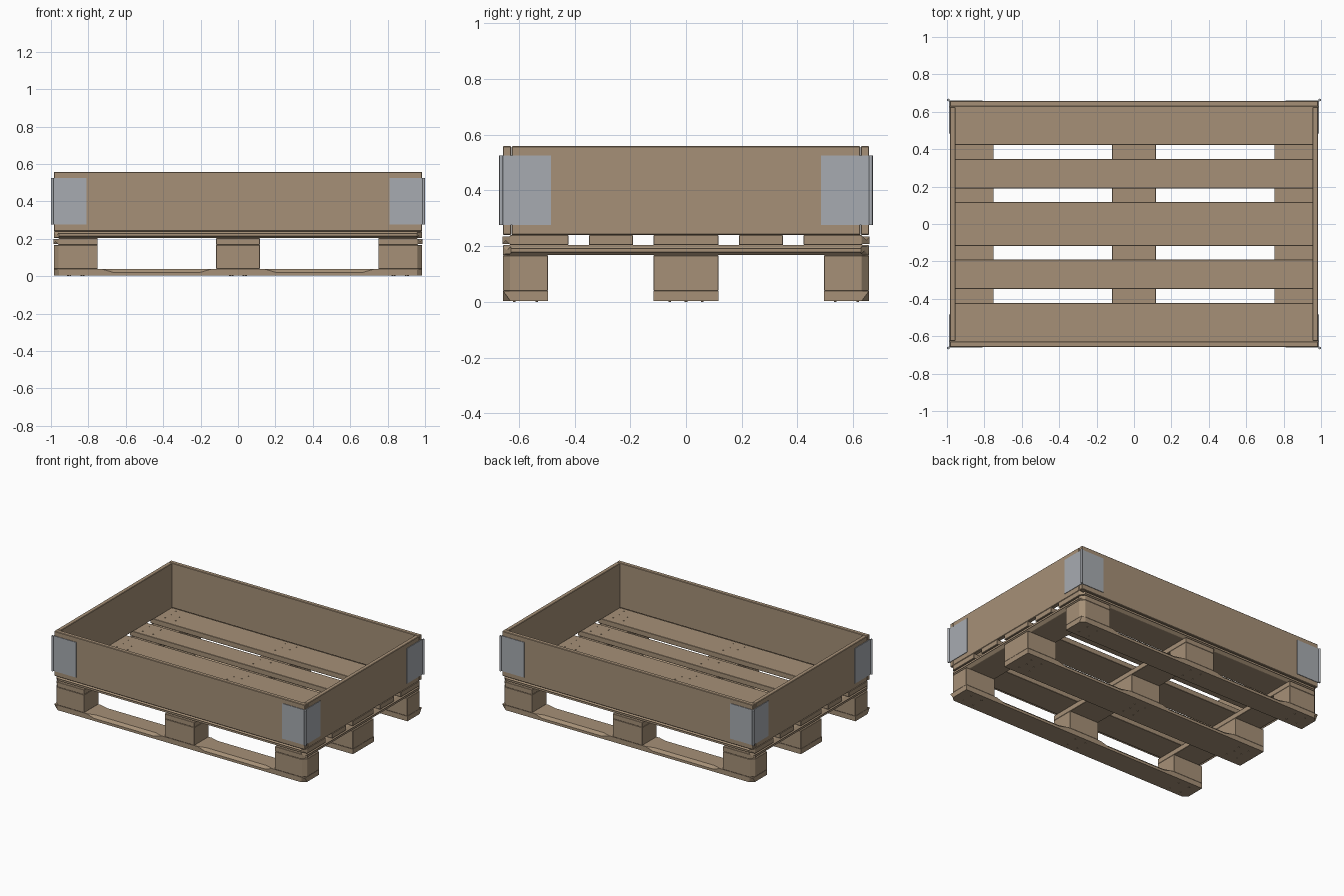
import bpy, bmesh
from mathutils import Matrix

if "Cube" in bpy.data.objects:
    bpy.data.objects.remove(bpy.data.objects["Cube"])


def material(name, rgb):
    m = bpy.data.materials.new(name)
    m.use_nodes = True
    col = (*rgb, 1.0)
    m.diffuse_color = col
    m.node_tree.nodes["Principled BSDF"].inputs["Base Color"].default_value = col
    return m


WOOD = material("pale wood", (0.38, 0.28, 0.185))
STEEL = material("galvanised steel", (0.39, 0.41, 0.44))

X, Y = 0.985, 0.657          # half length and half width of the pallet
WALL = 0.03                  # wall thickness
CHAMFER = 0.027              # cut on the outer vertical corners
LEVELS = (0.003, 0.039, 0.167, 0.203, 0.239)
WALL_TOP = 0.558


def finish(name, bm, mat):
    bmesh.ops.recalc_face_normals(bm, faces=bm.faces)
    mesh = bpy.data.meshes.new(name)
    bm.to_mesh(mesh)
    bm.free()
    mesh.materials.append(mat)
    ob = bpy.data.objects.new(name, mesh)
    bpy.context.collection.objects.link(ob)
    return ob


def cut_corners(bm):
    """Chamfer vertical edges that lie on the outer corners of the pallet."""
    edges = [e for e in bm.edges if all(
        abs(abs(v.co.x) - X) < 1e-4 and abs(abs(v.co.y) - Y) < 1e-4 for v in e.verts)]
    if edges:
        bmesh.ops.bevel(bm, geom=edges, offset=CHAMFER, segments=1, affect='EDGES')


def box(name, xs, ys, zs, mat=WOOD, corners=False, soften=0.0):
    bm = bmesh.new()
    bmesh.ops.create_cube(bm, size=1)
    for v in bm.verts:
        v.co = [r[0] if c < 0 else r[1] for c, r in zip(v.co, (xs, ys, zs))]
    if corners:
        cut_corners(bm)
    ob = finish(name, bm, mat)
    if soften:
        mod = ob.modifiers.new("soft edges", 'BEVEL')
        mod.width = soften
        mod.segments = 1
    return ob


def runner(name, ys):
    """Bottom board whose upper edges are chamfered between the blocks."""
    z0, z1 = LEVELS[0], LEVELS[1]
    stations = []
    for s in (-1, 1):
        bay = [(0.14, 0), (0.20, 1), (0.67, 1), (0.73, 0)]
        stations += [(s * x, c) for x, c in bay] + [(s * X, 0)]
    bm = bmesh.new()
    rings = []
    for x, c in sorted(stations):
        d = max(0.018 * c, 0.0004)
        ring = [(ys[0], z0), (ys[1], z0), (ys[1], z1 - d),
                (ys[1] - d, z1), (ys[0] + d, z1), (ys[0], z1 - d)]
        rings.append([bm.verts.new((x, y, z)) for y, z in ring])
    for a, b in zip(rings, rings[1:]):
        for i in range(6):
            j = (i + 1) % 6
            bm.faces.new((a[i], a[j], b[j], b[i]))
    bm.faces.new(rings[0])
    bm.faces.new(rings[-1])
    cut_corners(bm)
    return finish(name, bm, WOOD)


# Shared layout of columns and rows
columns = {"right": (-X, -0.75), "middle": (-0.117, 0.117), "left": (0.75, X)}
rows = {"front": (-Y, -0.495), "centre": (-0.117, 0.117), "back": (0.495, Y)}

# Runners and blocks
for row, ys in rows.items():
    runner(row + "_bottom_board", ys)
    for col, xs in columns.items():
        box(f"{row}_{col}_block", xs, ys, LEVELS[1:3], corners=True, soften=0.002)

# Cross boards
for col, xs in columns.items():
    box(col + "_cross_board", xs, (-Y, Y), LEVELS[2:4], corners=True, soften=0.002)

# Deck boards
deck = {"front_outer": (-Y, -0.422), "front_inner": (-0.348, -0.19),
        "centre": (-0.117, 0.117), "back_inner": (0.19, 0.348),
        "back_outer": (0.422, Y)}
for name, ys in deck.items():
    box(name + "_deck_board", (-X, X), ys, LEVELS[3:5], corners=True, soften=0.002)


# Nail heads on the deck and under the runners
def nails(name, boards, z):
    bm = bmesh.new()
    for ys in boards:
        mid, half = (ys[0] + ys[1]) / 2, (ys[1] - ys[0]) / 2
        steps = (-1, 0, 1) if half > 0.1 else (-1, 1)
        for cx in (-0.867, 0, 0.867):
            for side in (-1, 1):
                for k in steps:
                    x = cx + side * (0.03 + 0.012 * (k % 2))
                    spot = Matrix.Translation((x, mid + k * half * 0.5, z))
                    bmesh.ops.create_cone(bm, cap_ends=True, segments=8, radius1=0.005,
                                          radius2=0.005, depth=0.006, matrix=spot)
    finish(name, bm, WOOD)


nails("deck_nails", deck.values(), LEVELS[4] - 0.001)
nails("runner_nails", rows.values(), LEVELS[0])

# Collar walls
walls = (LEVELS[4] + 0.001, WALL_TOP)
for s, end, side in ((-1, "front", "right"), (1, "back", "left")):
    box(end + "_wall", (-X, X), sorted((s * Y, s * (Y - WALL))), walls, soften=0.003)
    inner = Y - WALL - 0.001
    box(side + "_wall", sorted((s * X, s * (X - WALL))), (-inner, inner), walls, soften=0.003)

# Steel corner hinges
PLATE, HINGE = 0.004, (0.275, 0.525)
for sx, side in ((-1, "right"), (1, "left")):
    for sy, end in ((-1, "front"), (1, "back")):
        tag = f"{end}_{side}_hinge"
        box(tag + "_long_plate", sorted((sx * 0.81, sx * 0.99)),
            sorted((sy * Y, sy * (Y + PLATE))), HINGE, STEEL)
        box(tag + "_short_plate", sorted((sx * X, sx * (X + PLATE))),
            sorted((sy * 0.485, sy * 0.66)), HINGE, STEEL)
        bm = bmesh.new()
        bmesh.ops.create_cone(
            bm, cap_ends=True, segments=16, radius1=0.007, radius2=0.007,
            depth=HINGE[1] - HINGE[0],
            matrix=Matrix.Translation((sx * 0.993, sy * 0.663, sum(HINGE) / 2)))
        pin = finish(tag + "_pin", bm, STEEL)
        for f in pin.data.polygons:
            f.use_smooth = abs(f.normal.z) < 0.5
